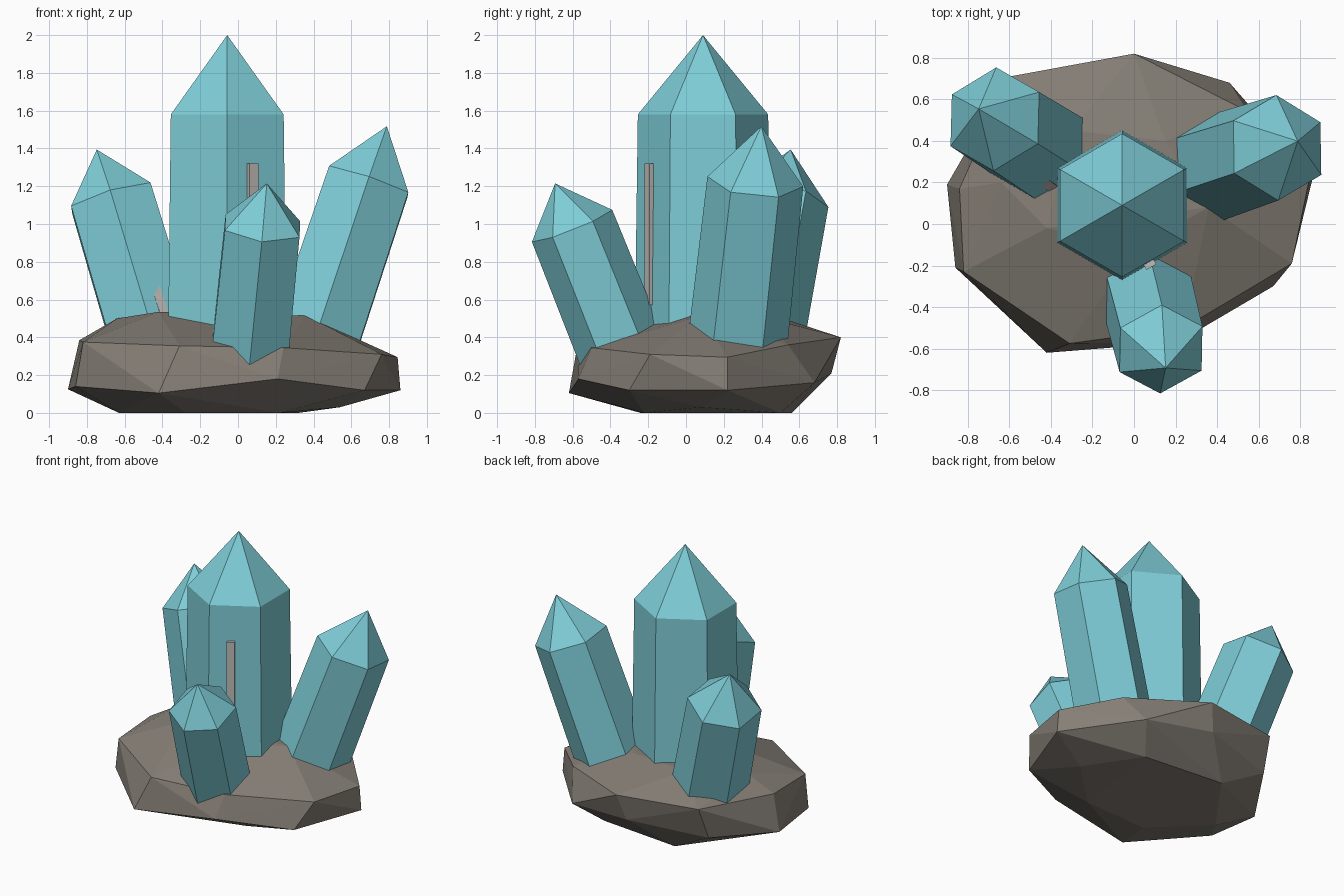
import bpy, bmesh, math
from mathutils import Vector, Matrix

if "Cube" in bpy.data.objects:
    bpy.data.objects.remove(bpy.data.objects["Cube"])


def material(name, rgb):
    m = bpy.data.materials.new(name)
    m.diffuse_color = (*rgb, 1)
    m.use_nodes = True
    m.node_tree.nodes["Principled BSDF"].inputs["Base Color"].default_value = m.diffuse_color
    return m


TEAL = material("teal crystal", (0.21, 0.61, 0.68))
ROCK = material("brown grey rock", (0.235, 0.21, 0.18))
VEIN = material("pale grey vein", (0.52, 0.50, 0.48))


def finish(name, bm, mat):
    bmesh.ops.recalc_face_normals(bm, faces=bm.faces)
    me = bpy.data.meshes.new(name)
    bm.to_mesh(me)
    bm.free()
    me.materials.append(mat)
    ob = bpy.data.objects.new(name, me)
    bpy.context.collection.objects.link(ob)
    return ob


def crystal(name, shoulder, lean, radius, tip, base_z, flare):
    """Six-sided prism leaning along a direction, with a pointed tip."""
    c, d = Vector(shoulder), Vector((*lean, 1))
    length = (c.z - base_z) * d.length
    rot = Vector((0, 0, 1)).rotation_difference(d).to_matrix().to_4x4()
    bm = bmesh.new()
    rings = []
    for r, z in ((radius * flare, -length), (radius, 0)):
        rings.append([bm.verts.new((r * math.cos(a), r * math.sin(a), z))
                      for a in (math.radians(90 + 60 * i) for i in range(6))])
    top = bm.verts.new((0, 0, tip))
    low, high = rings
    bm.faces.new(low)
    for i in range(6):
        j = (i + 1) % 6
        bm.faces.new((low[i], low[j], high[j], high[i]))
        bm.faces.new((high[i], high[j], top))
    bm.transform(Matrix.Translation(c) @ rot)
    return finish(name, bm, TEAL)


def vein(name, top, bottom, width, proud, depth=0.05):
    """Thin bar set into the front right face of a crystal."""
    t, b = Vector(top), Vector(bottom)
    z = (t - b).normalized()
    n = Vector((0.5, -0.866, 0))
    n = (n - z * n.dot(z)).normalized()
    x = n.cross(z)
    rot = Matrix((x, n, z)).transposed().to_4x4()
    centre = (t + b) / 2 + n * (proud - depth / 2)
    bm = bmesh.new()
    bmesh.ops.create_cube(bm, size=1, matrix=Matrix.Translation(centre) @ rot
                          @ Matrix.Diagonal((width, depth, (t - b).length, 1)))
    return finish(name, bm, VEIN)


# Crystals
crystal("main_crystal", (-0.057, 0.09, 1.58), (0, 0), 0.345, 0.42, 0.2, 1.055)
crystal("right_crystal", (0.69, 0.367, 1.225), (0.335, 0.11), 0.255, 0.31, 0.25, 1.04)
crystal("left_crystal", (-0.67, 0.505, 1.135), (-0.30, 0.19), 0.253, 0.275, 0.25, 1.04)
crystal("front_crystal", (0.13, -0.603, 0.99), (0.10, -0.40), 0.229, 0.243, 0.22, 1.03)

# Pale veins on the crystal faces
vein("main_vein", (0.073, -0.188, 1.32), (0.073, -0.188, 0.57), 0.055, 0.022)
vein("right_vein", (0.715, 0.155, 1.04), (0.505, 0.07, 0.56), 0.04, 0.012)
vein("left_vein", (-0.54, 0.28, 0.98), (-0.385, 0.17, 0.50), 0.05, 0.008)
vein("front_vein", (0.192, -0.722, 0.82), (0.188, -0.714, 0.80), 0.012, 0.006)

# Faceted rock: hull of four uneven rings
foot = [(-0.63, 0.1, 0), (-0.28, -0.24, 0), (0.22, -0.22, 0),
        (0.54, 0.08, 0.03), (0.32, 0.5, 0), (-0.3, 0.56, 0)]
belt = [(-0.42, -0.62, 0.105), (0.21, -0.57, 0.18), (0.67, -0.30, 0.12),
        (0.86, 0.22, 0.12), (0.46, 0.68, 0.16), (-0.05, 0.77, 0.21),
        (-0.62, 0.62, 0.17), (-0.9, 0.19, 0.125), (-0.86, -0.21, 0.14)]
rim = [(-0.31, -0.575, 0.355), (0.24, -0.50, 0.345), (0.76, -0.19, 0.31),
       (0.845, 0.22, 0.295), (0.55, 0.54, 0.36), (0, 0.82, 0.40),
       (-0.6, 0.71, 0.41), (-0.84, 0.17, 0.385), (-0.82, -0.23, 0.375)]
crown = [(-0.64, 0.2, 0.50), (-0.42, -0.02, 0.535), (0.0, -0.12, 0.50),
         (0.36, 0.08, 0.515), (0.15, 0.4, 0.51), (-0.3, 0.45, 0.52)]
bm = bmesh.new()
for p in foot + belt + rim + crown:
    bm.verts.new(p)
hull = bmesh.ops.convex_hull(bm, input=bm.verts)
loose = [v for v in bm.verts if not v.link_faces]
bmesh.ops.delete(bm, geom=loose, context='VERTS')
finish("rock_base", bm, ROCK)
